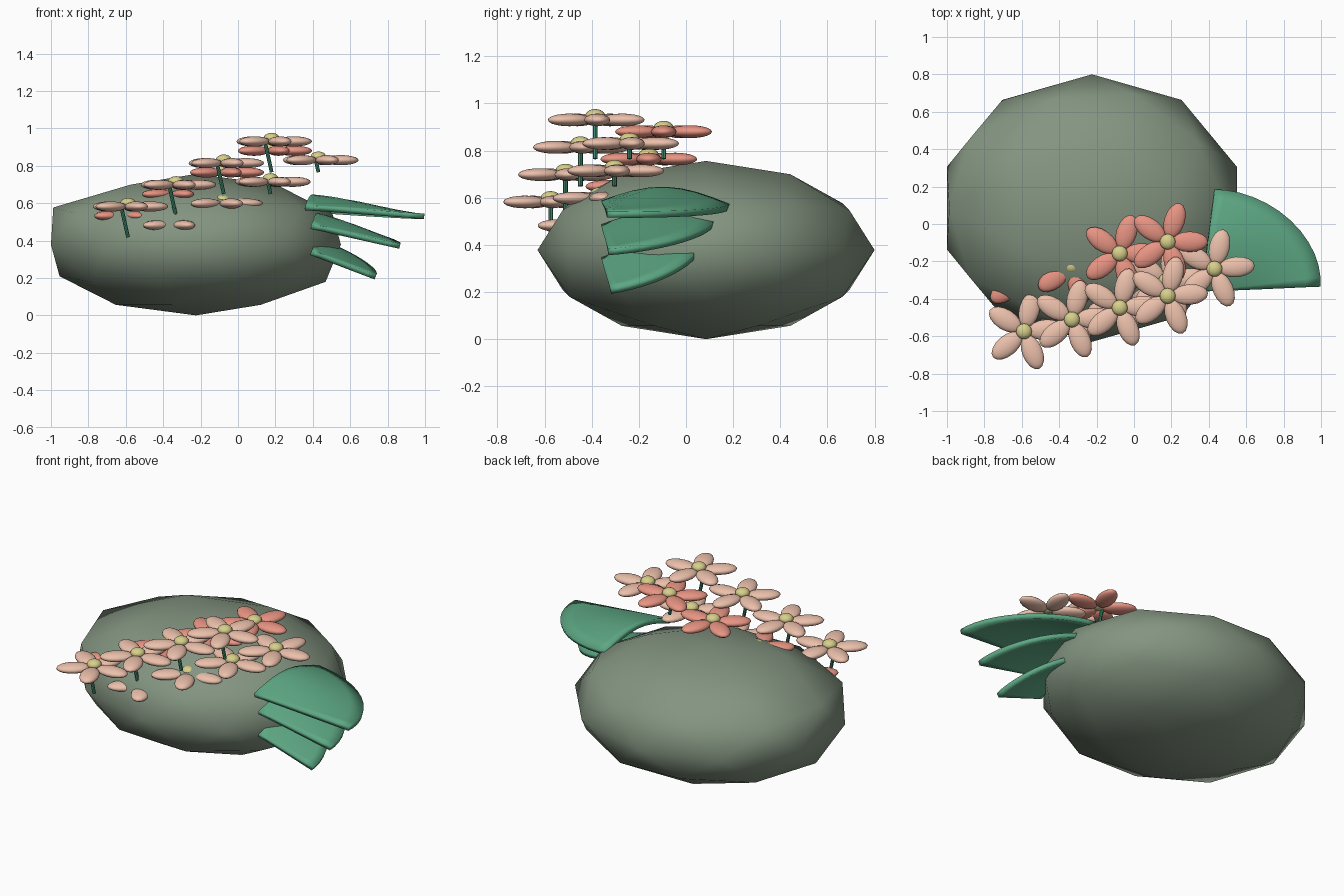
import bpy, bmesh
from math import sin, cos, pi, radians
from mathutils import Vector, Matrix

if "Cube" in bpy.data.objects:
    bpy.data.objects.remove(bpy.data.objects["Cube"])


def mat(name, rgb):
    m = bpy.data.materials.new(name)
    m.diffuse_color = (*rgb, 1)
    m.use_nodes = True
    m.node_tree.nodes["Principled BSDF"].inputs["Base Color"].default_value = m.diffuse_color
    return m


STONE = mat("stone", (0.23, 0.30, 0.22))
LEAF = mat("leaf_green", (0.11, 0.39, 0.23))
STEM = mat("stem_green", (0.05, 0.25, 0.15))
PALE = mat("pale_petal", (0.84, 0.53, 0.41))
CORAL = mat("coral_petal", (0.81, 0.30, 0.23))
YELLOW = mat("flower_centre", (0.68, 0.63, 0.26))


def finish(bm, name, material, angle=180):
    bmesh.ops.recalc_face_normals(bm, faces=bm.faces[:])
    me = bpy.data.meshes.new(name)
    bm.to_mesh(me)
    bm.free()
    ob = bpy.data.objects.new(name, me)
    bpy.context.collection.objects.link(ob)
    me.materials.append(material)
    bpy.ops.object.select_all(action='DESELECT')
    ob.select_set(True)
    bpy.context.view_layer.objects.active = ob
    bpy.ops.object.shade_smooth_by_angle(angle=radians(angle))
    return ob


# Boulder: coarse squashed icosphere, slightly fuller on its upper left
bm = bmesh.new()
bmesh.ops.create_icosphere(bm, subdivisions=2, radius=1)
for v in bm.verts:
    x, y, z = v.co
    if z > 0.3 and x < -0.5:
        x *= 1.1
    v.co = (-0.225 + 0.815 * x, 0.085 + 0.715 * y, 0.378 + 0.378 * z)
finish(bm, "boulder", STONE)


def ellipsoid(bm, matrix, size):
    bmesh.ops.create_uvsphere(bm, u_segments=16, v_segments=10, radius=1,
                              matrix=matrix @ Matrix.Diagonal((*size, 1)))


# One flower: five flat petals, a domed centre and a leaning stem
def flower(name, x, y, z, base, turn, petal):
    at = Matrix.Translation((x, y, z))
    bm = bmesh.new()
    for k in range(5):
        spin = Matrix.Rotation(radians(turn + 72 * k), 4, 'Z')
        ellipsoid(bm, at @ spin @ Matrix.Translation((0.118, 0, 0)), (0.098, 0.055, 0.027))
    finish(bm, name + "_petals", petal)

    bm = bmesh.new()
    ellipsoid(bm, at @ Matrix.Translation((0, 0, 0.018)), (0.042, 0.042, 0.028))
    finish(bm, name + "_centre", YELLOW)

    foot = Vector((x, y, base))
    axis = Vector((x - 0.22 * (z - base), y, z)) - foot
    place = Matrix.Translation(foot + axis / 2) @ axis.to_track_quat('Z', 'Y').to_matrix().to_4x4()
    bm = bmesh.new()
    bmesh.ops.create_cone(bm, cap_ends=True, segments=8, radius1=0.01, radius2=0.01,
                          depth=axis.length, matrix=place)
    finish(bm, name + "_stem", STEM, 40)


# Three descending rows of four flowers, some half sunk in the boulder
rows = [("front", 0.18, -0.385, 0.93, 4, PALE),
        ("back", 0.18, -0.095, 0.88, 0, CORAL),
        ("side", 0.43, -0.24, 0.83, 5, PALE)]
for row, x, y, z, turn, petal in rows:
    for i in range(4):
        drop = 0.116 * i
        flower(f"{row}_flower_{i + 1}", x - 0.256 * i, y - 0.063 * i, z - drop,
               0.765 - drop, turn, petal)


# Leaf: domed fan from a corner, out to a tip and back along a curved edge
def leaf(name, corner, tip, back, dome):
    a = Vector(corner)
    to_tip, to_back = Vector(tip) - a, Vector(back) - a
    bm = bmesh.new()
    n, m = 8, 12
    grid = []
    for i in range(1, n + 1):
        u = i / n
        ring = []
        for j in range(m + 1):
            t = pi / 2 * j / m
            p = a + u * (to_tip * cos(t) ** 1.15 + to_back * sin(t) ** 1.15)
            p.z += dome * sin(pi * u) * sin(t)
            ring.append(bm.verts.new(p))
        grid.append(ring)
    root = bm.verts.new(a)
    for j in range(m):
        bm.faces.new((root, grid[0][j], grid[0][j + 1]))
        for i in range(n - 1):
            bm.faces.new((grid[i][j], grid[i + 1][j], grid[i + 1][j + 1], grid[i][j + 1]))
    ob = finish(bm, name, LEAF, 40)
    mod = ob.modifiers.new("thickness", 'SOLIDIFY')
    mod.thickness = 0.028
    mod.offset = 0


leaf("upper_leaf", (0.36, -0.355, 0.575), (0.995, -0.335, 0.53), (0.43, 0.18, 0.56), 0.065)
leaf("middle_leaf", (0.39, -0.355, 0.475), (0.865, -0.33, 0.37), (0.45, 0.12, 0.50), 0.045)
leaf("lower_leaf", (0.39, -0.355, 0.335), (0.735, -0.32, 0.205), (0.45, 0.05, 0.39), 0.03)
